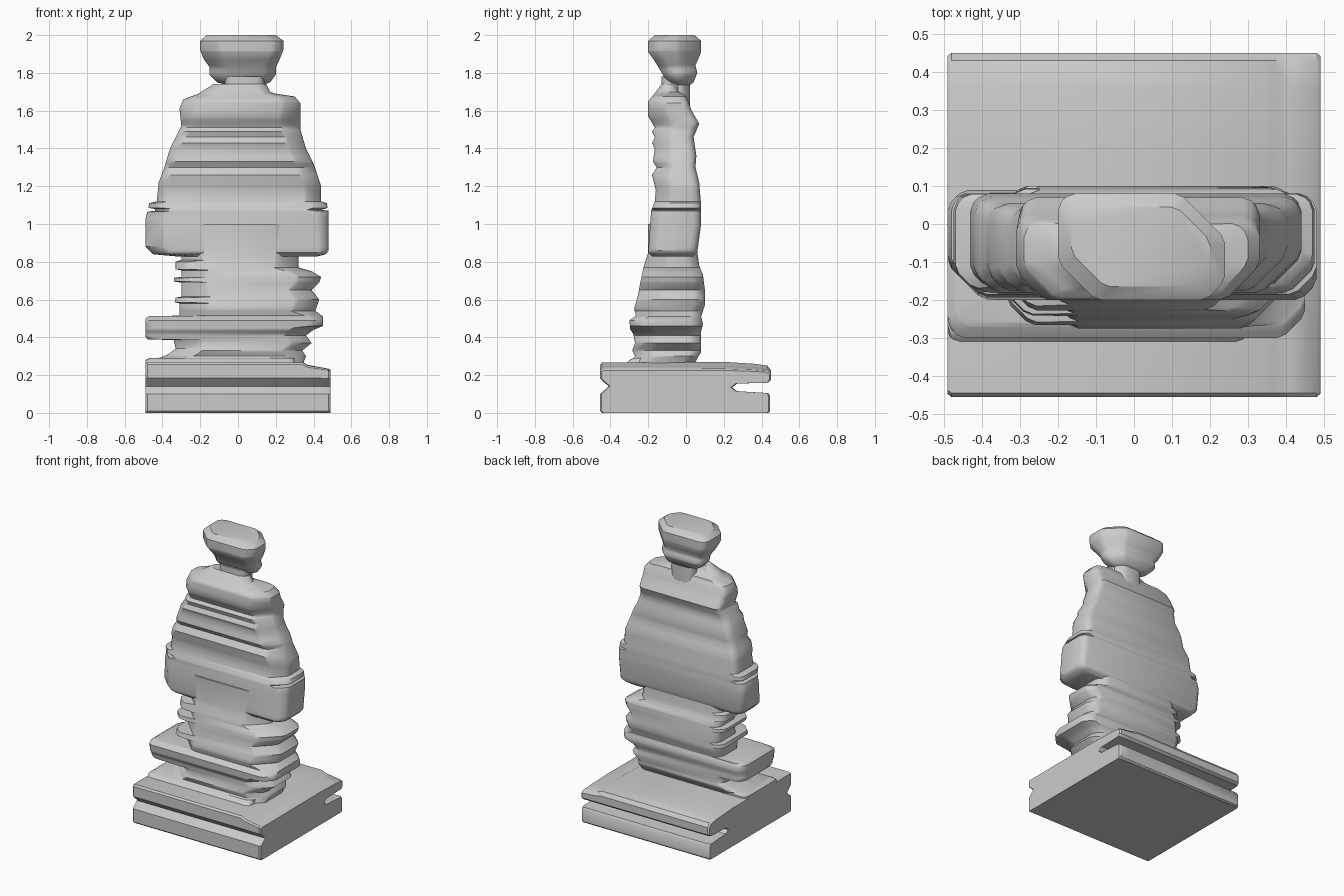
import bpy, math


def at(profile, z):
    """Linear lookup of a (z, value) profile, z ascending."""
    if z <= profile[0][0]:
        return profile[0][1]
    for (a, u), (b, v) in zip(profile, profile[1:]):
        if z <= b:
            return u + (v - u) * (z - a) / (b - a)
    return profile[-1][1]


def section(z, left, right, front, back, chamfers):
    """Rectangle with four chamfers (FL, FR, BR, BL), every corner softened."""
    w, d = right - left, back - front
    fl, fr, br, bl = [min(c, 0.42 * w, 0.42 * d) for c in chamfers]
    poly = [(left, front + fl), (left + fl, front), (right - fr, front), (right, front + fr),
            (right, back - br), (right - br, back), (left + bl, back), (left, back - bl)]
    ring = []
    for i, (x, y) in enumerate(poly):
        for ox, oy in (poly[i - 1], poly[(i + 1) % 8]):
            n = math.hypot(ox - x, oy - y) or 1
            t = min(0.014, 0.3 * n) / n
            ring.append((x + (ox - x) * t, y + (oy - y) * t, z))
    return ring


def loft(name, rings):
    n = len(rings[0])
    verts = [p for ring in rings for p in ring]
    faces = [tuple(reversed(range(n))), tuple(range(len(verts) - n, len(verts)))]
    for k in range(len(rings) - 1):
        for i in range(n):
            j = (i + 1) % n
            faces.append((k * n + i, k * n + j, k * n + n + j, k * n + n + i))
    mesh = bpy.data.meshes.new(name)
    mesh.from_pydata(verts, [], faces)
    mesh.validate()
    obj = bpy.data.objects.new(name, mesh)
    bpy.context.collection.objects.link(obj)
    bpy.context.view_layer.objects.active = obj
    obj.select_set(True)
    bpy.ops.object.shade_smooth_by_angle(angle=math.radians(35))
    obj.select_set(False)
    return obj


def body_part(name, left, right, front, back, chamfers):
    profiles = [left, right, front, back] + chamfers
    levels = sorted({z for p in profiles for z, _ in p})
    loft(name, [section(z, at(left, z), at(right, z), at(front, z), at(back, z),
                        [at(c, z) for c in chamfers]) for z in levels])


def same(c):
    return [(1.0, c)]


# Plinth: grooved side profile swept along x, sloping down at the right
side = [(-.445, 0), (.435, 0), (.445, .01), (.445, .09), (.435, .105), (.27, .115), (.245, .135),
        (.27, .155), (.435, .16), (.45, .175), (.45, .225), (.43, .25), (.36, .26), (.2, .27),
        (-.445, .267), (-.455, .255), (-.455, .185), (-.41, .14), (-.455, .1), (-.455, .01)]
rings = []
for x, s in ((-.49, .93), (-.48, 1), (.34, 1), (.37, .82), (.41, .74), (.48, .6), (.49, .5)):
    inset = .008 if abs(x) == .49 else 0
    rings.append([(x, y - math.copysign(inset, y), z if z < .18 else .18 + (z - .18) * s)
                  for y, z in side])
loft("plinth", rings)

# Raised strip on the left of the plinth
loft("plinth_ridge", [section(z, l, .30, f, b, [.02] * 4) for z, l, f, b in
                      ((.24, -.49, -.33, .05), (.28, -.49, -.30, .05), (.29, -.47, -.28, .03))])

# Legs, with thin plates and a wide band sticking out at the left
body_part(
    "legs",
    [(.25, -.36), (.29, -.42), (.31, -.37), (.34, -.33), (.385, -.34), (.39, -.48), (.405, -.49),
     (.50, -.49), (.512, -.47), (.515, -.31), (.58, -.31), (.585, -.335), (.61, -.33), (.615, -.30),
     (.69, -.30), (.695, -.34), (.715, -.34), (.72, -.30), (.755, -.30), (.76, -.33), (.80, -.33),
     (.81, -.30), (.85, -.30)],
    [(.25, .34), (.30, .36), (.33, .34), (.37, .39), (.41, .36), (.44, .40), (.46, .45), (.51, .45),
     (.54, .41), (.60, .43), (.65, .39), (.69, .43), (.72, .44), (.75, .39), (.77, .32), (.85, .32)],
    [(.25, -.31), (.30, -.27), (.33, -.285), (.37, -.27), (.42, -.28), (.44, -.295), (.49, -.30),
     (.515, -.265), (.55, -.275), (.62, -.255), (.70, -.24), (.77, -.225), (.85, -.20)],
    [(.25, .04), (.29, .06), (.32, .08), (.43, .08), (.47, .09), (.51, .08), (.57, .10), (.65, .10),
     (.73, .09), (.78, .07), (.85, .06)],
    [[(.25, .14), (.385, .14), (.39, .03), (.512, .03), (.515, .15), (.58, .15), (.585, .06),
      (.61, .06), (.615, .14), (.69, .14), (.695, .06), (.715, .06), (.72, .13), (.755, .13),
      (.76, .06), (.80, .06), (.81, .12)],
     [(.25, .09), (.45, .12), (.46, .06), (.51, .06), (.54, .12), (.75, .12)],
     same(.05), same(.04)])

# Torso and arms as one tapering block
body_part(
    "torso",
    [(.828, -.32), (.84, -.45), (.88, -.49), (1.03, -.49), (1.065, -.48), (1.07, -.44), (1.08, -.44),
     (1.085, -.475), (1.11, -.47), (1.12, -.43), (1.22, -.42), (1.30, -.39), (1.40, -.36),
     (1.52, -.30), (1.61, -.31), (1.66, -.29), (1.69, -.21), (1.74, -.13)],
    [(.828, .42), (.84, .465), (.86, .48), (1.07, .48), (1.075, .44), (1.085, .475), (1.11, .47),
     (1.12, .44), (1.20, .44), (1.32, .40), (1.40, .36), (1.50, .33), (1.64, .33), (1.675, .30),
     (1.69, .20), (1.70, .17), (1.74, .15)],
    [(.828, -.18), (.85, -.20), (1.07, -.185), (1.12, -.165), (1.18, -.16), (1.26, -.18),
     (1.30, -.155), (1.33, -.175), (1.40, -.165), (1.43, -.18), (1.46, -.165), (1.49, -.18),
     (1.51, -.165), (1.57, -.20), (1.65, -.20), (1.70, -.16), (1.74, -.13)],
    [(.828, .04), (.85, .06), (1.0, .08), (1.10, .08), (1.22, .07), (1.30, .05), (1.36, .055),
     (1.46, .04), (1.53, .07), (1.60, .03), (1.68, .0), (1.70, -.04), (1.74, -.05)],
    [[(.83, .09), (1.05, .09), (1.12, .04), (1.40, .04), (1.55, .06), (1.66, .09), (1.72, .05)],
     [(.83, .04), (1.05, .05), (1.12, .08), (1.40, .09), (1.52, .12), (1.66, .12), (1.70, .04)],
     same(.03), same(.03)])

# Narrow neck under a faceted head
loft("neck", [section(z, -.07, .14, -.13, f, [.03] * 4) for z, f in ((1.68, -.03), (1.78, -.03))])
body_part(
    "head",
    [(1.735, -.06), (1.75, -.11), (1.79, -.15), (1.83, -.15), (1.87, -.18), (1.92, -.20),
     (1.97, -.20), (2.0, -.165)],
    [(1.735, .13), (1.75, .17), (1.79, .20), (1.83, .20), (1.87, .22), (1.92, .24), (1.97, .24),
     (2.0, .20)],
    [(1.735, -.08), (1.75, -.10), (1.82, -.14), (1.87, -.17), (1.91, -.20), (1.97, -.20), (2.0, -.165)],
    [(1.735, .02), (1.75, .04), (1.80, .06), (1.84, .05), (1.91, .08), (1.97, .08), (2.0, .045)],
    [same(.10), same(.05), same(.15), same(.03)])
